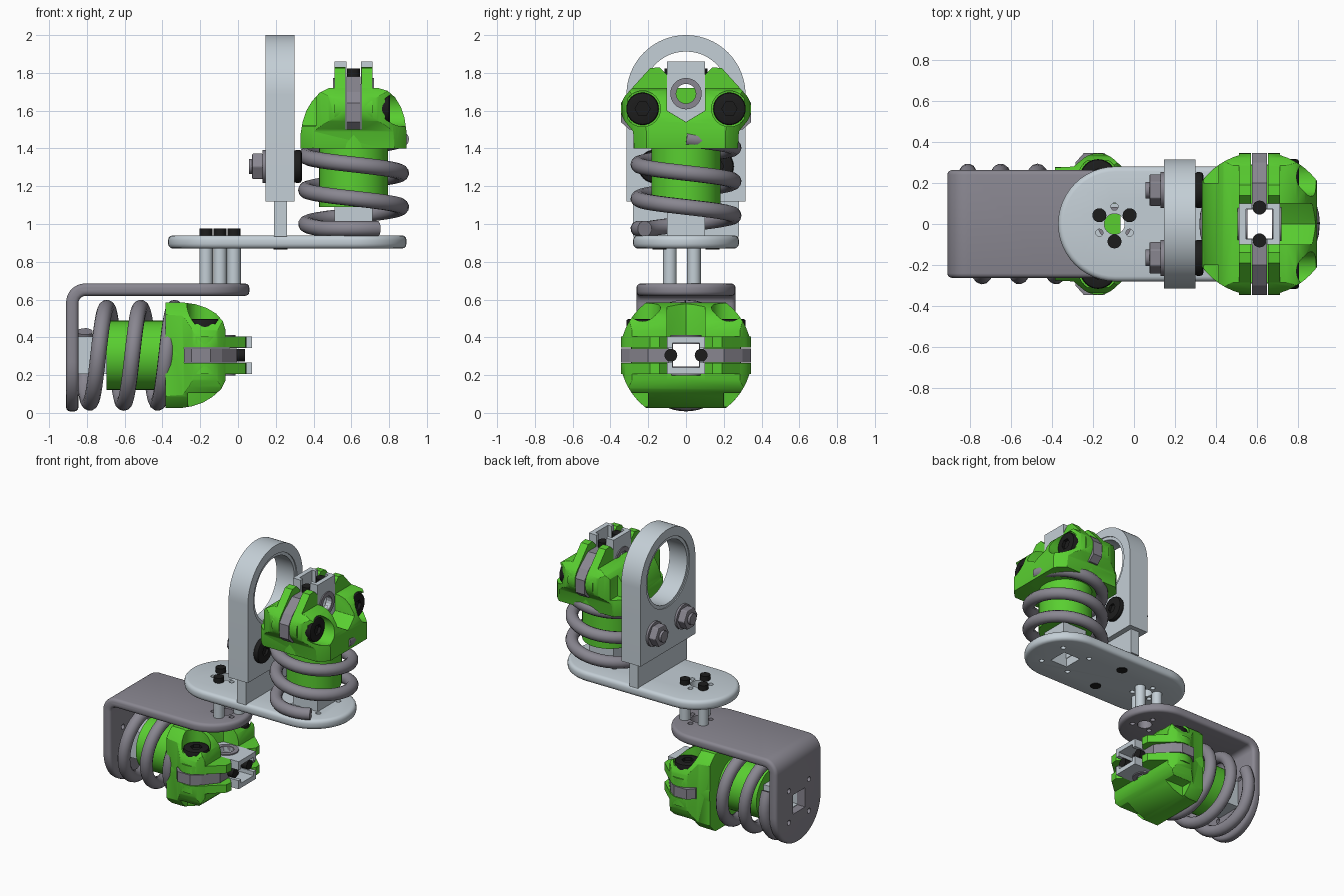
import bpy, bmesh
from math import sin, cos, pi, radians
from mathutils import Matrix, Vector

if "Cube" in bpy.data.objects:
    bpy.data.objects.remove(bpy.data.objects["Cube"])


def mat(name, c):
    m = bpy.data.materials.new(name)
    m.diffuse_color = (*c, 1)
    m.use_nodes = True
    m.node_tree.nodes["Principled BSDF"].inputs["Base Color"].default_value = m.diffuse_color
    return m


LIGHT = mat("light_metal", (0.55, 0.62, 0.67))
DARK = mat("dark_metal", (0.25, 0.24, 0.28))
GREEN = mat("green_plastic", (0.10, 0.62, 0.03))
BLACK = mat("black_steel", (0.012, 0.012, 0.012))


def activate(o):
    bpy.ops.object.select_all(action='DESELECT')
    o.select_set(True)
    bpy.context.view_layer.objects.active = o


def prism(name, pts, axis, a, b, m=None):
    """Extrude a 2D outline along an axis: x uses (y,z), y uses (x,z), z uses (x,y)."""
    put = {'x': lambda p, t: (t, p[0], p[1]), 'y': lambda p, t: (p[0], t, p[1]),
           'z': lambda p, t: (p[0], p[1], t)}[axis]
    bm = bmesh.new()
    lo = [bm.verts.new(put(p, a)) for p in pts]
    hi = [bm.verts.new(put(p, b)) for p in pts]
    bm.faces.new(lo)
    bm.faces.new(hi)
    for i in range(len(pts)):
        j = (i + 1) % len(pts)
        bm.faces.new((lo[i], lo[j], hi[j], hi[i]))
    bmesh.ops.recalc_face_normals(bm, faces=bm.faces)
    me = bpy.data.meshes.new(name)
    bm.to_mesh(me)
    bm.free()
    o = bpy.data.objects.new(name, me)
    bpy.context.collection.objects.link(o)
    if m:
        me.materials.append(m)
    return o


def arc(cx, cy, r, a0, a1, n=24):
    return [(cx + r * cos(radians(a0 + (a1 - a0) * i / n)),
             cy + r * sin(radians(a0 + (a1 - a0) * i / n))) for i in range(n + 1)]


def circle(cx, cy, r, n=32):
    return arc(cx, cy, r, 0, 360, n)[:-1]


def rect(x0, x1, y0, y1):
    return [(x0, y0), (x1, y0), (x1, y1), (x0, y1)]


def mirror(half):
    return half + [(-x, y) for x, y in reversed(half) if abs(x) > 1e-6]


def boolean(o, cutters, op='DIFFERENCE'):
    for c in cutters:
        md = o.modifiers.new("b", 'BOOLEAN')
        md.operation, md.solver, md.object = op, 'EXACT', c
        activate(o)
        bpy.ops.object.modifier_apply(modifier=md.name)
        bpy.data.objects.remove(c)


def bevel(o, w, seg=3, ang=35):
    md = o.modifiers.new("v", 'BEVEL')
    md.width, md.segments, md.angle_limit = w, seg, radians(ang)
    activate(o)
    bpy.ops.object.modifier_apply(modifier=md.name)


def smooth(o):
    activate(o)
    bpy.ops.object.shade_smooth_by_angle(angle=radians(35))
    return o


def cut(pts, axis, a, b):
    return prism("cutter", pts, axis, a, b)


def mount_holes(u, v, axis, a, b):
    """Square opening with a small hole at each corner."""
    return [cut(rect(u - .07, u + .07, v - .07, v + .07), axis, a, b)] + [
        cut(circle(u + i * .115, v + j * .115, .018, 12), axis, a, b)
        for i in (-1, 1) for j in (-1, 1)]


PX = -0.095   # pivot centre of the two plates
pivot = lambda start: [(PX + .085 * cos(radians(a)), .085 * sin(radians(a)))
                       for a in (start, start + 120, start + 240)]


def pivot_holes(a, b):
    return [cut(circle(PX, 0, .05), 'z', a, b)] + [
        cut(circle(x, y, .018, 12), 'z', a, b) for x, y in pivot(90)]


# lower L-shaped bracket with rounded ends
prof = ([(.06, .62), (.06, .685)] + arc(-.81, .585, .1, 90, 180, 8) + [(-.91, .008), (-.845, .008)]
        + arc(-.805, .58, .04, 180, 90, 5))
low = prism("lower_bracket", prof, 'y', -.262, .262, DARK)
boolean(low, [cut(arc(-.202, 0, .262, -90, 90) + [(-1, .262), (-1, -.262)], 'z', -.1, 1),
              cut(arc(0, .27, .262, 180, 360) + [(.262, 1), (-.262, 1)], 'x', -1.1, .2)], 'INTERSECT')
bevel(low, .025)
boolean(low, pivot_holes(.55, .8) + mount_holes(0, .305, 'x', -1, -.8))
smooth(low)

# upper base plate
plate = prism("base_plate", arc(.612, 0, .28, -90, 90) + arc(-.09, 0, .28, 90, 270), 'z', .87, .94, LIGHT)
bevel(plate, .025)
boolean(plate, pivot_holes(.8, 1) + mount_holes(.612, 0, 'z', .8, 1))
smooth(plate)

# three standoffs and their screws
for x, y in pivot(30):
    smooth(prism("standoff", circle(x, y, .036, 20), 'z', .68, .875, LIGHT))
    smooth(prism("standoff_screw", circle(x, y, .034, 20), 'z', .935, .976, BLACK))

# upright ring bracket, its neck and bearing liner
up = prism("upright_bracket", arc(0, 1.685, .315, 0, 180, 40) + [(-.315, 1.12), (.315, 1.12)], 'x', .145, .3, LIGHT)
boolean(up, [cut(circle(0, 1.685, .25, 48), 'x', 0, .5)])
smooth(up)
liner = prism("ring_liner", circle(0, 1.685, .25, 48), 'x', .152, .293, LIGHT)
boolean(liner, [cut(circle(0, 1.685, .228, 48), 'x', 0, .5)])
smooth(liner)
prism("upright_neck", rect(.19, .26, -.28, .28), 'z', .935, 1.125, LIGHT)
for s in (-1, 1):
    y = s * .165
    smooth(prism("neck_screw", circle(.225, s * .14, .038, 20), 'z', .866, .9, BLACK))
    # clamp bolt: head, washer, hex nut, threaded end
    head = prism("clamp_bolt_head", circle(y, 1.305, .088), 'x', .295, .338, BLACK)
    bevel(head, .015, 2)
    boolean(head, [cut(circle(y, 1.305, .035, 6), 'x', .32, .4)])
    smooth(head)
    smooth(prism("clamp_washer", circle(y, 1.305, .088), 'x', .13, .15, DARK))
    nut = prism("clamp_nut", circle(y, 1.305, .078, 6), 'x', .075, .132, DARK)
    bevel(nut, .006, 2)
    smooth(prism("clamp_bolt_end", circle(y, 1.305, .04, 20), 'x', .057, .1, DARK))

# ---- sprung joint, built around its own base at the origin ----
joint = []
square = lambda: cut(rect(-.098, .098, -.098, .098), 'z', -.1, 1.2)
body = prism("joint_body", circle(0, 0, .183, 40), 'z', .15, .47, GREEN)
boolean(body, [square()])
joint.append(smooth(body))

collar = prism("joint_collar", circle(0, 0, .279, 48), 'z', .46, .54, GREEN)
boolean(collar, [square()])
joint.append(smooth(collar))

# domed head: side outline trimmed by a dome and a round plan
side = mirror([(0, .46), (.275, .46), (.28, .55)] + arc(.23, .67, .115, -35, 45, 10)
              + [(.19, .885), (.14, .89), (.1, .85), (.1, .78), (0, .78)])
dome = ([(-.28, .46), (-.28, .53)] + arc(-.11, .55, .17, 170, 100, 8)
        + [(-.13, .79), (.13, .79)] + arc(.10, .6, .18, 80, 5, 8) + [(.28, .46)])
dome = [(-.28, .46), (-.28, .54), (-.27, .60), (-.25, .66), (-.22, .71), (-.18, .755), (-.13, .78),
        (.13, .78), (.18, .765), (.22, .73), (.25, .68), (.27, .62), (.28, .55), (.28, .46)]
head = prism("joint_head", side, 'x', -.4, .4, GREEN)
boolean(head, [cut(dome, 'y', -.5, .5), cut(circle(0, 0, .35, 64), 'z', .3, 1)], 'INTERSECT')
vee = [(0, .60), (.1, .66), (.1, 1), (-.1, 1), (-.1, .66)]
slots = lambda: [cut(rect(-.042, .042, min(s * .09, s * .5), max(s * .09, s * .5)), 'z', .56, 1.1) for s in (-1, 1)]
# rear shoulders step in beside the central panel
shoulders = [cut(rect(-.5, -.2, min(s * .2, s * .5), max(s * .2, s * .5)), 'z', .58, 1.1) for s in (-1, 1)]
boolean(head, [cut(vee, 'x', .09, .5)] + shoulders)
bevel(head, .02, 3, 40)
pockets = [cut(circle(s * .23, .67, .095, 32), 'x', .165, .5) for s in (-1, 1)]
boolean(head, pockets + [square()] + slots())
joint.append(smooth(head))

for s in (-1, 1):
    # cheek plates either side of the strap
    ck = [(s * y, z) for y, z in [(.1, .56), (.28, .56)] + arc(.23, .67, .115, -35, 45, 10)
          + [(.19, .885), (.14, .89), (.1, .85)]]
    for x0, x1 in ((-.1, -.042), (.042, .1)):
        joint.append(smooth(prism("cheek_plate", ck, 'x', x0, x1, GREEN)))
    strap = [(s * y, z) for y, z in [(.09, .56), (.3, .56), (.345, .6), (.345, .7), (.3, .76), (.2, .84), (.09, .84)]]
    joint.append(prism("strap", strap, 'x', -.037, .037, DARK))
    # black pivot bolt with hex socket, and small top screw
    b = prism("pivot_bolt", circle(s * .23, .67, .086, 32), 'x', .1, .192, BLACK)
    bevel(b, .012, 2)
    boolean(b, [cut(circle(s * .23, .67, .04, 6), 'x', .17, .3)])
    joint.append(smooth(b))
    joint.append(smooth(prism("top_screw", circle(0, s * .08, .034, 20), 'z', .82, .882, BLACK)))

# square tube, slotted at the top and cross-drilled, with a bushing on each face
tube = prism("square_tube", rect(-.1, .1, -.1, .1), 'z', -.005, .92, LIGHT)
boolean(tube, [cut(rect(-.066, .066, -.072, .072), 'z', -.1, 1), cut(circle(0, .75, .052), 'x', -.3, .3),
               cut(rect(-.038, .038, .8, 1), 'y', -.3, .3)])
joint.append(smooth(tube))
for x0, x1 in ((-.108, -.06), (.06, .108)):
    ring = prism("bushing", circle(0, .75, .083), 'x', x0, x1, DARK)
    boolean(ring, [cut(circle(0, .75, .052), 'x', -.3, .3)])
    joint.append(smooth(ring))

# coil spring
cv = bpy.data.curves.new("coil_spring", 'CURVE')
cv.dimensions, cv.bevel_depth, cv.bevel_resolution, cv.use_fill_caps = '3D', .042, 4, True
sp = cv.splines.new('POLY')
angs = range(0, 1021, 10)
sp.points.add(len(angs) - 1)
for p, a in zip(sp.points, angs):
    t = radians(a)
    p.co = (.252 * cos(t), .252 * sin(t), max(.035, .42 - .18 * (a - 180) / 360), 1)
sp.use_smooth = True
cv.materials.append(DARK)
spring = bpy.data.objects.new("coil_spring", cv)
bpy.context.collection.objects.link(spring)
joint.append(spring)

# place one joint upright, a copy lying along x
upper = Matrix.Translation((.612, 0, .94))
lower = Matrix(((0, 0, 1, -.845), (0, -1, 0, 0), (1, 0, 0, .305), (0, 0, 0, 1)))
for o in joint:
    c = o.copy()
    bpy.context.collection.objects.link(c)
    c.name = "lower_" + o.name.split('.')[0]
    o.matrix_world = upper
    c.matrix_world = lower
